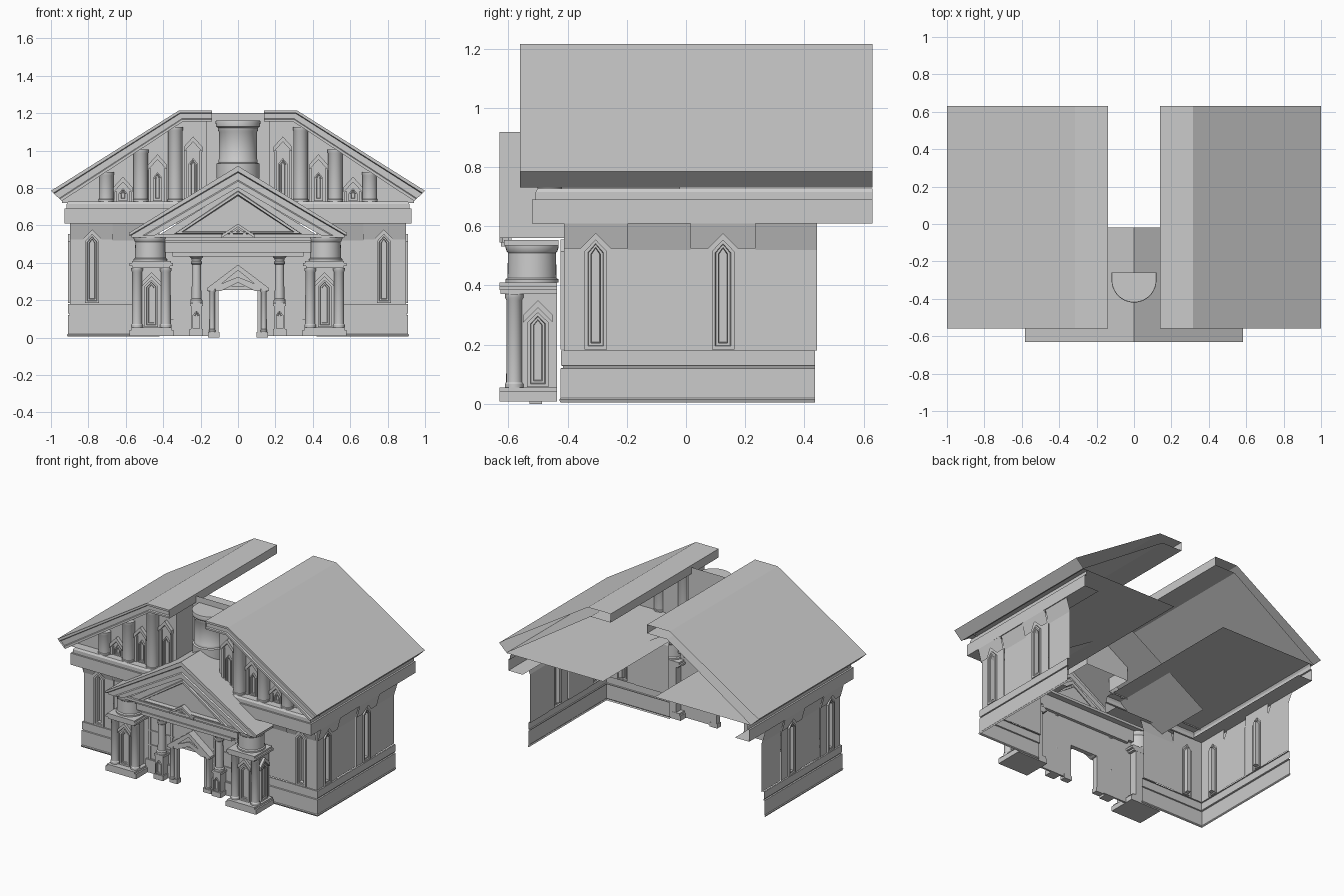
import bpy, bmesh, math

if "Cube" in bpy.data.objects:
    bpy.data.objects.remove(bpy.data.objects["Cube"])

FRONT = lambda y0: (lambda u, z, d: (u, y0 - d, z))   # panel plane facing -y
SIDE = lambda x0: (lambda u, z, d: (x0 + d, u, z))    # panel plane facing +x


def finish(name, bm, mirror=True, smooth=False):
    bmesh.ops.remove_doubles(bm, verts=bm.verts, dist=1e-5)
    bmesh.ops.recalc_face_normals(bm, faces=bm.faces)
    me = bpy.data.meshes.new(name)
    bm.to_mesh(me)
    bm.free()
    ob = bpy.data.objects.new(name, me)
    bpy.context.collection.objects.link(ob)
    if smooth:
        for p in me.polygons:
            p.use_smooth = True
        me.set_sharp_from_angle(angle=math.radians(32))
    if mirror:
        ob.modifiers.new("mirror", 'MIRROR').use_axis = (True, False, False)
    return ob


def loft(name, rows, closed=False, cap_start=False, cap_end=False, mirror=True, smooth=False):
    bm = bmesh.new()
    vs = [[bm.verts.new(p) for p in r] for r in rows]
    n = len(rows[0])
    for a, b in zip(vs, vs[1:]):
        for i in range(n if closed else n - 1):
            j = (i + 1) % n
            bm.faces.new((a[i], a[j], b[j], b[i]))
    if cap_start:
        bm.faces.new(vs[0])
    if cap_end:
        bm.faces.new(vs[-1])
    return finish(name, bm, mirror, smooth)


def box(name, x0, x1, y0, y1, z0, z1, mirror=True):
    ring = lambda z: [(x0, y0, z), (x1, y0, z), (x1, y1, z), (x0, y1, z)]
    return loft(name, [ring(z0), ring(z1)], True, True, True, mirror)


def lathe(name, x, y, prof, mirror=True, seg=24):
    rows = [[(x + r * math.cos(k * math.tau / seg), y + r * math.sin(k * math.tau / seg), z)
             for k in range(seg)] for r, z in prof]
    return loft(name, rows, True, True, True, mirror, True)


def sheet(name, pts, place, d=lambda z: 0, mirror=True):
    bm = bmesh.new()
    bm.faces.new([bm.verts.new(place(u, z, d(z))) for u, z in pts])
    return finish(name, bm, mirror)


def plate(name, pts, place, d0, d1, mirror=True):
    return loft(name, [[place(u, z, d) for u, z in pts] for d in (d0, d1)],
                True, False, True, mirror)


def window(name, place, c, w, z0, zs, zp, depth=.014, sink=.002):
    """Pointed frame with stepped mouldings and a sunken centre."""
    rows = []
    for f, d in ((0, 0), (0, depth), (.3, depth), (.36, .5 * depth), (.58, .5 * depth), (.64, sink)):
        i = w * f
        pts = [(c - w + i, z0 + i), (c + w - i, z0 + i), (c + w - i, zs - .4 * i), (c, zp - 1.2 * i), (c - w + i, zs - .4 * i)]
        rows.append([place(u, z, d) for u, z in pts])
    loft(name, rows, True, False, True)


def hood(name, place, c, w, zs, zp, t, depth):
    """Chevron moulding over an opening."""
    plate(name, [(c - w, zs), (c - w, zs - t), (c, zp - t), (c + w, zs - t), (c + w, zs), (c, zp)], place, 0, depth)


def sweep(name, prof, x_in, x, y, y_back):
    """Moulding running along the front and round the corner to the back."""
    loft(name, [[(x_in, y - o, z), (x + o, y - o, z), (x + o, y_back, z)] for o, z in prof])


# plinth, entablature and ceiling
sweep("plinth", [(.008, .005), (.012, .015), (.008, .02), (.008, .12), (0, .122), (0, .128), (.006, .13), (.006, .18), (-.004, .18)],
      .42, .902, -.416, .436)
sweep("entablature", [(-.11, .61), (0, .61), (0, .69), (-.012, .69), (-.012, .715), (-.02, .728)], .2, .928, -.52, .63)
sheet("ceiling", [(.2, -.5), (.94, -.5), (.94, .63), (.2, .63)], lambda u, v, d: (u, v, .728))

# wall bays: pierced window bays with notched flared heads, and blank flared bays
flare = lambda z: .006 + max(0, z - .522) * .27

def window_bay(tag, place, a, b, c):
    w = .038
    for e, s in ((a, -1), (b, 1)):
        sheet(tag + "_wall", [(e, .18), (c, .18), (c, .184), (c + s * w, .184), (c + s * w, .515), (c, .555), (c, .61), (e, .61)], place)
    n = .05
    sheet(tag + "_head", [(a, .61), (a, .525), (c - n, .525), (c, .575), (c + n, .525), (b, .525), (b, .61)], place, flare)
    window(tag + "_window", place, c, w, .184, .515, .555, .012, -.02)

def blank_bay(tag, place, a, b):
    loft(tag + "_wall", [[place(a, z, d), place(b, z, d)] for z, d in ((.18, 0), (.52, 0), (.61, .028))])

window_bay("side_front", SIDE(.898), -.412, -.195, -.305)
window_bay("side_rear", SIDE(.898), .015, .235, .125)
window_bay("front", FRONT(-.412), .67, .898, .78)
blank_bay("side_mid", SIDE(.894), -.195, .015)
blank_bay("side_back", SIDE(.894), .235, .443)
blank_bay("front_inner", FRONT(-.408), .42, .67)

# main roof halves
outer = [(.14, 1.215), (.315, 1.215), (1, .785)]
inner = [(.14, 1.155), (.295, 1.155), (.942, .73)]
loft("main_roof", [[(x, y, z) for x, z in [inner[0]] + outer + [inner[2]]] for y in (-.56, .63)])
steps = [(0, -.56), (.22, -.56), (.28, -.545), (.74, -.545), (.8, -.555), (1, -.555), (1, .63)]
loft("roof_verge", [[(a[0] + (b[0] - a[0]) * t, y, a[1] + (b[1] - a[1]) * t) for a, b in zip(outer, inner)]
                    for t, y in steps])

# upper gable wall with columns and pointed niches
sheet("gable_wall", [(.165, .72), (.94, .72), (.94, .735), (.295, 1.156), (.165, 1.156)], FRONT(-.44))
loft("gable_return", [[(.165, y, .72), (.165, y, 1.16)] for y in (-.44, -.26)])
for i, (x, zt) in enumerate(((.705, .885), (.52, 1.005), (.335, 1.125))):
    lathe("gable_column_%d" % i, x, -.46, [(.042, .728), (.042, .738), (.039, .742), (.039, zt - .02),
          (.041, zt - .016), (.041, zt)], seg=20)
for i, (x, zp, zt) in enumerate(((.615, .86, .8), (.43, .98, .885), (.24, 1.075, .96))):
    place = FRONT(-.44)
    window("gable_niche_%d" % i, place, x, .024, .73, zt - .03, zt, .014)
    hood("gable_hood_%d" % i, place, x, .05, zp - .055, zp, .028, .025)
    for s in (-1, 1):
        box("gable_jamb_%d" % i, x + s * .041 - .007, x + s * .041 + .007, -.456, -.44, .722, zp - .075)

# central round turret and the panel behind it
sheet("turret_panel", [(0, .72), (.165, .72), (.165, 1.2), (0, 1.2)], FRONT(-.26))
rows = []
for r, z in ((.115, .85), (.115, .93), (.105, .935), (.105, .95), (.102, .955), (.102, 1.1), (.108, 1.11),
             (.108, 1.122), (.118, 1.13), (.12, 1.155), (.118, 1.16)):
    rows.append([(r, -.26, z)] + [(r * math.cos(k * math.pi / 20), -.3 - r * math.sin(k * math.pi / 20), z)
                                  for k in range(21)] + [(-r, -.26, z)])
loft("turret", rows, True, False, True, False, True)

# portico roof and pediment
def chevron(drop):
    return [(0, .918 - drop), (.583 - 1.6 * max(0, drop - .03), .56 - min(drop, .015))]
loft("portico_roof", [[(x, y, z) for x, z in chevron(0)] for y in (-.63, -.02)])
rows = [[(x, y, z) for x, z in chevron(d)] for d, y in
        ((0, -.63), (.03, -.63), (.036, -.618), (.075, -.618), (.082, -.626), (.115, -.626), (.115, -.6))]
loft("pediment_verge", rows)
rows = []
for w, z0, za, y in ((.42, .55, .81, -.6), (.34, .555, .785, -.6), (.335, .558, .78, -.615),
                     (.3, .565, .765, -.615), (.29, .568, .758, -.585)):
    rows.append([(-w, y, z0), (w, y, z0), (0, y, za)])
loft("tympanum", rows, True, False, True, False)
hood("pediment_crest", FRONT(-.59), 0, .09, .548, .608, .016, .035)
hood("pediment_crest_inner", FRONT(-.59), 0, .06, .545, .584, .012, .025)
box("pediment_sill", -.57, .57, -.615, -.43, .535, .553, False)
box("portico_beam", -.39, .39, -.56, -.47, .455, .535, False)
box("beam_lower_moulding", -.35, .35, -.57, -.47, .435, .457, False)
box("beam_upper_moulding", -.39, .39, -.575, -.47, .505, .52, False)

# corner piers with corner columns, niches and round drums
px, py = .463, -.527
for i, (h, z0, z1) in enumerate(((.117, .008, .042), (.107, .042, .055), (.1, .372, .384), (.116, .384, .398), (.105, .398, .41))):
    box("pier_moulding_%d" % i, px - h, px + h, max(py - h, -.63), -.435, z0, z1)
box("pier_core", px - .08, px + .08, -.578, -.436, .055, .372)
for s in (-1, 1):
    lathe("pier_column", px + s * .077, -.58, [(.031, .055), (.031, .068), (.027, .074), (.026, .35),
          (.031, .358), (.031, .372)], seg=20)
for tag, place, c in (("front", FRONT(-.578), px), ("side", SIDE(px + .08), -.5)):
    window("pier_niche_" + tag, place, c, .036, .057, .275, .31, .014)
    hood("pier_hood_" + tag, place, c, .05, .3, .35, .025, .018)
lathe("pier_drum", .468, -.52, [(.09, .41), (.09, .42), (.083, .426), (.081, .51), (.086, .516), (.09, .53), (.09, .54)], seg=32)

# entrance wall, slender columns and doorway
sheet("entrance_wall", [(0, .26), (.105, .26), (.105, .01), (.385, .01), (.385, .46), (0, .46)], FRONT(-.49))
for z in (.1, .2, .3, .4):
    box("wall_rail", .15, .345, -.497, -.49, z - .004, z + .004)
box("wall_skirting", .15, .36, -.503, -.49, .01, .1)
for x in (.165, .335):
    box("wall_stile", x - .008, x + .008, -.498, -.49, .1, .44)
box("column_pedestal", .186, .258, -.56, -.49, .01, .045)
box("column_plinth", .192, .252, -.552, -.49, .045, .17)
box("pedestal_cap", .187, .257, -.557, -.49, .17, .185)
window("pedestal_niche", FRONT(-.552), .222, .02, .05, .12, .145, .01)
lathe("entrance_column", .222, -.522, [(.033, .185), (.033, .2), (.026, .208), (.024, .39), (.03, .395), (.03, .405),
      (.025, .41), (.026, .42), (.036, .43), (.036, .445)], seg=20)
box("door_jamb", .105, .15, -.523, -.487, 0, .26)
box("door_jamb_base", .1, .16, -.528, -.487, 0, .03)
lathe("door_jamb_column", .138, -.525, [(.018, .03), (.018, .04), (.014, .045), (.014, .24), (.02, .25), (.02, .262)], seg=16)
for i, (zp, t, w, d) in enumerate(((.39, .03, .165, .055), (.36, .035, .15, .04), (.325, .03, .12, .05))):
    plate("door_hood_%d" % i, [(-w, .265 + .005 * i), (-w, .25), (-w + .03, .25), (0, zp - t),
          (w - .03, .25), (w, .25), (w, .265 + .005 * i), (0, zp)], FRONT(-.49), 0, d, False)
box("door_lintel", -.105, .105, -.518, -.487, .255, .275, False)
